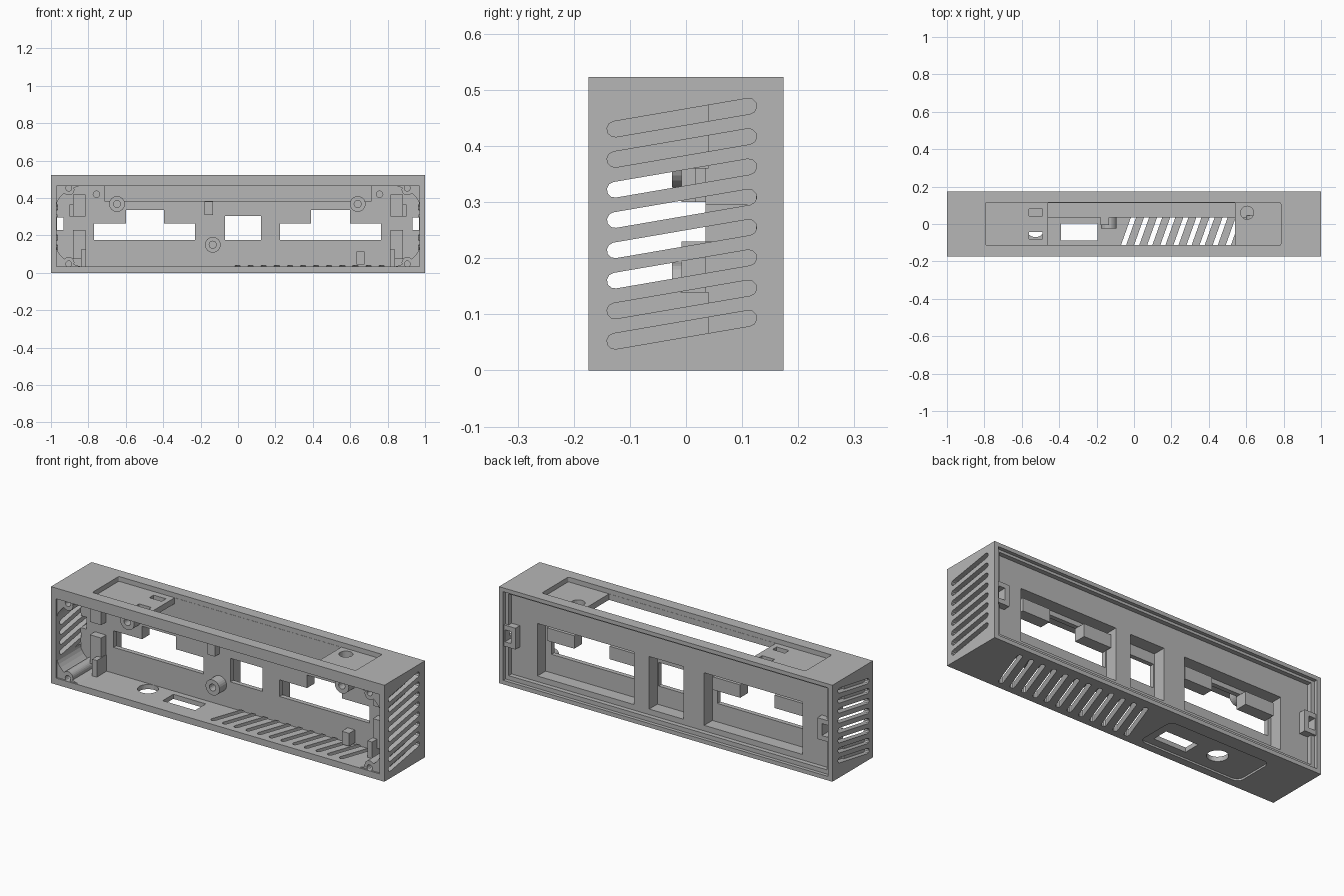
import bpy, bmesh, math
from mathutils import Vector

if "Cube" in bpy.data.objects:
    bpy.data.objects.remove(bpy.data.objects["Cube"], do_unlink=True)

grey = bpy.data.materials.new("matte_grey")
grey.use_nodes = True
COLOUR = (0.47, 0.47, 0.47, 1)
grey.diffuse_color = COLOUR
grey.node_tree.nodes["Principled BSDF"].inputs["Base Color"].default_value = COLOUR


def make(name, bm):
    bmesh.ops.recalc_face_normals(bm, faces=bm.faces)
    mesh = bpy.data.meshes.new(name)
    bm.to_mesh(mesh)
    bm.free()
    mesh.materials.append(grey)
    obj = bpy.data.objects.new(name, mesh)
    bpy.context.collection.objects.link(obj)
    return obj


def place(axis, u, v, w):
    return {"x": (w, u, v), "y": (u, w, v), "z": (u, v, w)}[axis]


def prisms(name, outlines, axis, lo, hi):
    """Extrude 2D outlines along an axis from lo to hi."""
    bm = bmesh.new()
    for pts in outlines:
        face = bm.faces.new([bm.verts.new(place(axis, u, v, lo)) for u, v in pts])
        ext = bmesh.ops.extrude_face_region(bm, geom=[face])["geom"]
        bmesh.ops.translate(bm, vec=Vector(place(axis, 0, 0, hi - lo)),
                            verts=[g for g in ext if isinstance(g, bmesh.types.BMVert)])
    return make(name, bm)


def box(name, x0, x1, y0, y1, z0, z1):
    return prisms(name, [[(x0, y0), (x1, y0), (x1, y1), (x0, y1)]], "z", z0, z1)


def circle(u, v, r, n=24):
    return [(u + r * math.cos(i * math.tau / n), v + r * math.sin(i * math.tau / n))
            for i in range(n)]


def slot(a, b, r, n=5):
    """Outline of a round-ended slot between two points."""
    d = math.atan2(b[1] - a[1], b[0] - a[0])
    pts = []
    for c, start in ((b, d - math.pi / 2), (a, d + math.pi / 2)):
        for i in range(n + 1):
            t = start + math.pi * i / n
            pts.append((c[0] + r * math.cos(t), c[1] + r * math.sin(t)))
    return pts


def rounded(x0, x1, y0, y1, r):
    pts = []
    for k, (cx, cy) in enumerate(((x1 - r, y1 - r), (x0 + r, y1 - r),
                                  (x0 + r, y0 + r), (x1 - r, y0 + r))):
        for i in range(5):
            t = (k + i / 4) * math.pi / 2
            pts.append((cx + r * math.cos(t), cy + r * math.sin(t)))
    return pts


def cut(obj, cutters):
    """Subtract the cutters and keep the plain result."""
    for c in cutters:
        c.hide_render = True
        mod = obj.modifiers.new("cut", "BOOLEAN")
        mod.operation, mod.solver, mod.object = "DIFFERENCE", "EXACT", c
    dep = bpy.context.evaluated_depsgraph_get()
    mesh = bpy.data.meshes.new_from_object(obj.evaluated_get(dep))
    obj.modifiers.clear()
    obj.data = mesh
    for c in cutters:
        bpy.data.objects.remove(c, do_unlink=True)


WALL = 0.035   # front face of the partition
body = box("housing", -1, 1, -0.174, 0.174, 0, 0.523)
cuts = []


def hole(*dims):
    cuts.append(box("cutter", *dims))


# Main cavities: open front, stepped open back, void behind the top shelf
hole(-0.97, 0.97, -0.3, WALL, 0.035, 0.465)
hole(-0.975, 0.975, 0.155, 0.3, 0.022, 0.502)
hole(-0.955, 0.955, 0.13, 0.2, 0.045, 0.488)
hole(-0.715, 0.715, 0.02, 0.113, 0.385, 0.465)

# Top recess with its opening and small holes
cuts.append(prisms("cutter", [rounded(-0.795, 0.785, -0.113, 0.114, 0.008)], "z", 0.497, 0.6))
hole(-0.46, 0.54, -0.112, 0.113, 0.44, 0.55)
cuts.append(prisms("cutter", [circle(0.605, 0.06, 0.035)], "z", 0.44, 0.55))
for y in (0.062, -0.062):
    hole(-0.562, -0.488, y - 0.018, y + 0.018, 0.44, 0.55)

# Partition windows and the pockets behind them
for x0, x1 in ((-0.77, -0.23), (0.225, 0.765)):
    hole(x0, x1, -0.1, 0.1, 0.175, 0.265)
for x0, x1 in ((-0.6, -0.395), (0.39, 0.6)):
    hole(x0, x1, -0.1, 0.1, 0.25, 0.335)
hole(-0.07, 0.123, -0.1, 0.1, 0.175, 0.303)
for x0, x1 in ((-0.79, -0.2), (-0.075, 0.13), (0.22, 0.8)):
    hole(x0, x1, 0.06, 0.16, 0.075, 0.36)

# Bottom panel recess, display hole, round hole
cuts.append(prisms("cutter", [rounded(-0.75, -0.145, -0.132, 0.098, 0.035)], "z", -0.1, 0.01))
hole(-0.39, -0.195, -0.088, 0.003, -0.1, 0.1)
cuts.append(prisms("cutter", [circle(-0.527, -0.018, 0.052, 32)], "z", -0.1, 0.1))

# Slanted vents in the bottom and both ends
cuts.append(prisms("cutter", [slot((-0.06 + 0.07 * i, -0.125), (0.025 + 0.07 * i, 0.113), 0.013)
                              for i in range(12)], "z", -0.1, 0.04))
vents = [slot((-0.127, 0.052 + 0.054 * i), (0.112, 0.093 + 0.054 * i), 0.014) for i in range(8)]
for lo, hi in ((0.965, 1.1), (-1.1, -0.965)):
    cuts.append(prisms("cutter", vents, "x", lo, hi))

# Small pilot holes in the partition and clip slots at the ends
cuts.append(prisms("cutter", [circle(s * 0.757, 0.42, 0.017, 16) for s in (-1, 1)],
                   "y", 0, 0.07))
for s in (-1, 1):
    hole(*sorted((s * 0.932, s * 0.968)), -0.05, 0.3, 0.23, 0.295)
cut(body, cuts)

# Screw bosses on the partition
for name, x, z in (("right_boss", -0.647, 0.368), ("left_boss", 0.64, 0.368),
                   ("lower_boss", -0.135, 0.15)):
    boss = prisms(name, [circle(x, z, 0.042)], "y", -0.025, 0.045)
    cut(boss, [prisms("cutter", [circle(x, z, 0.019, 16)], "y", -0.1, 0.03)])

for s, side in ((-1, "right"), (1, "left")):
    # Corner screw posts, rounded towards the inside
    for z, up, level in ((0.455, 1, "upper"), (0.045, -1, "lower")):
        wall_z = 0.25 + up * 0.225
        pts = [(s * 0.975, wall_z), (s * 0.845, wall_z)]
        for i in range(9):
            t = math.pi / 2 * i / 8
            pts.append((s * (0.845 + 0.125 * math.sin(t)),
                        wall_z - up * (0.01 + 0.075 * (1 - math.cos(t)) + 0.03 * math.sin(t))))
        pts.append((s * 0.975, wall_z - up * 0.115))
        post = prisms(f"{side}_{level}_corner_post", [pts], "y", -0.165, WALL + 0.005)
        pad = prisms(f"{side}_{level}_screw_pad", [circle(s * 0.905, 0.25 + up * 0.195, 0.03)],
                     "y", -0.165, WALL + 0.005)
        for part in (post, pad):
            cut(part, [prisms("cutter", [circle(s * 0.905, 0.25 + up * 0.203, 0.016, 16)],
                              "y", -0.3, -0.06)])
    # Guide blocks beside the partition
    for name, a, b, y, z0, z1 in (("upper_guide", 0.815, 0.883, -0.008, 0.3, 0.42),
                                  ("lower_guide", 0.815, 0.883, -0.008, 0.075, 0.23),
                                  ("guide_foot", 0.812, 0.84, -0.05, 0.03, 0.125),
                                  ("guide_step", 0.875, 0.9, 0.017, 0.3, 0.365)):
        box(f"{side}_{name}", *sorted((s * a, s * b)), y, WALL + 0.005, z0, z1)
    # Hollow clip housing at the back
    clip = box(f"{side}_clip_housing", *sorted((s * 0.905, s * 0.98)), 0.125, 0.168, 0.205, 0.32)
    cut(clip, [box("cutter", *sorted((s * 0.932, s * 0.968)), 0.1, 0.2, 0.23, 0.295)])

# Tabs and lips around the windows
box("upper_tab", -0.178, -0.135, -0.005, WALL + 0.005, 0.31, 0.382)
box("floor_stop", 0.633, 0.677, -0.015, WALL + 0.005, 0.045, 0.115)
for name, x0, x1 in (("right_window_lip", -0.395, -0.23), ("left_window_lip", 0.225, 0.39),
                     ("left_outer_lip", 0.6, 0.765), ("right_outer_lip", -0.77, -0.6)):
    box(name, x0, x1, 0.055, 0.1, 0.265, 0.335)
